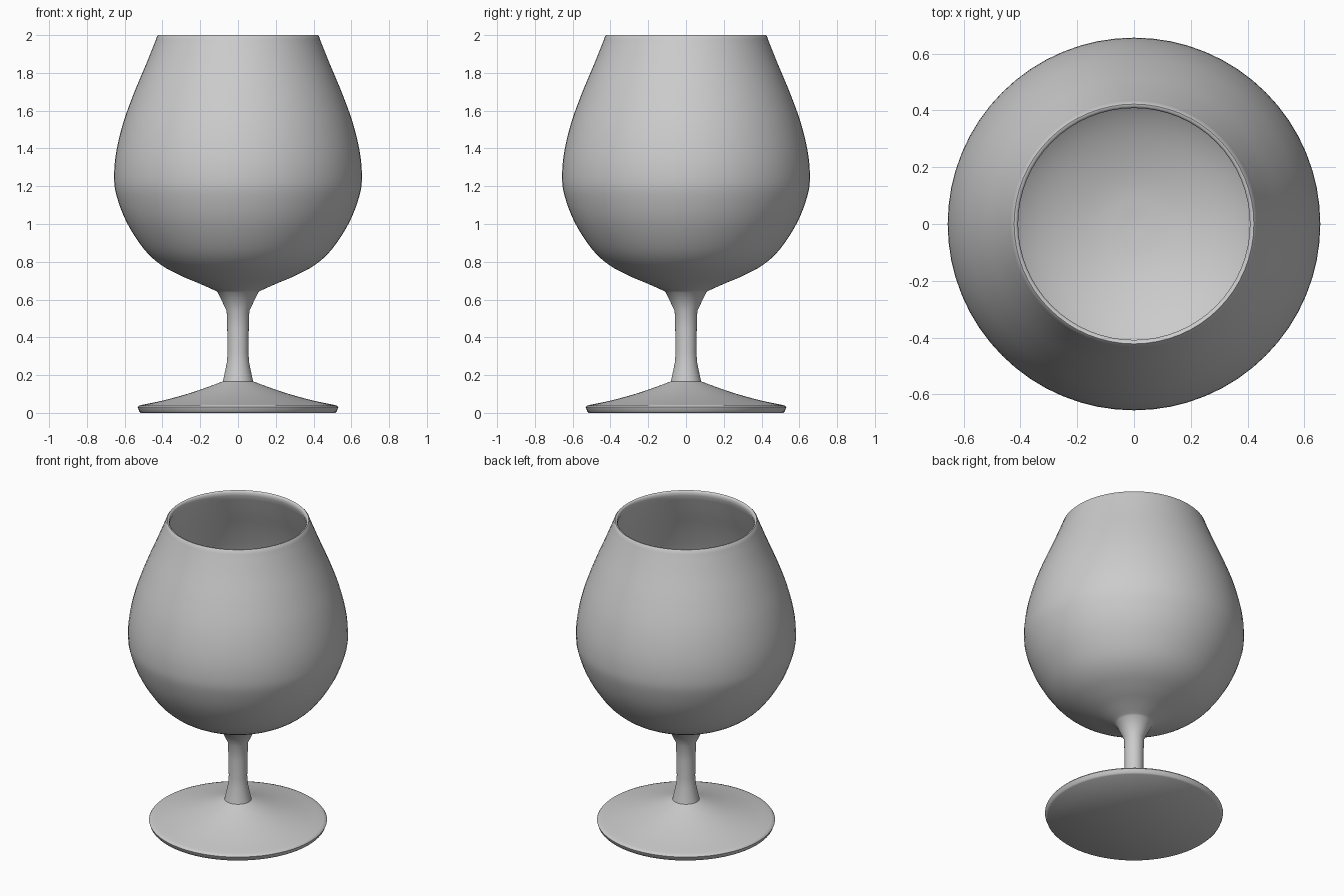
import bpy, bmesh, math
from mathutils import Vector

if "Cube" in bpy.data.objects:
    bpy.data.objects.remove(bpy.data.objects["Cube"])

SEGMENTS = 64

glass = bpy.data.materials.new("plain grey")
glass.diffuse_color = (0.6, 0.6, 0.6, 1)
glass.use_nodes = True
glass.node_tree.nodes["Principled BSDF"].inputs["Base Color"].default_value = glass.diffuse_color


def smooth(points, steps=4):
    """Catmull-Rom curve through profile points."""
    p = [Vector(q) for q in points]
    p = [2 * p[0] - p[1]] + p + [2 * p[-1] - p[-2]]
    out = []
    for a, b, c, d in zip(p, p[1:], p[2:], p[3:]):
        for i in range(steps):
            t = i / steps
            out.append(0.5 * (2 * b + (c - a) * t + (2 * a - 5 * b + 4 * c - d) * t**2
                              + (3 * b - a - 3 * c + d) * t**3))
    return out + [p[-2]]


def lathe(name, profile):
    bm = bmesh.new()
    verts = [bm.verts.new((r, 0, z)) for r, z in profile]
    edges = [bm.edges.new(pair) for pair in zip(verts, verts[1:])]
    bmesh.ops.spin(bm, geom=verts + edges, cent=(0, 0, 0), axis=(0, 0, 1),
                   angle=math.tau, steps=SEGMENTS, use_duplicate=False)
    bmesh.ops.remove_doubles(bm, verts=bm.verts, dist=0.0003)
    bmesh.ops.recalc_face_normals(bm, faces=bm.faces)
    mesh = bpy.data.meshes.new(name)
    bm.to_mesh(mesh)
    bm.free()
    mesh.materials.append(glass)
    obj = bpy.data.objects.new(name, mesh)
    bpy.context.collection.objects.link(obj)
    bpy.context.view_layer.objects.active = obj
    obj.select_set(True)
    bpy.ops.object.shade_smooth_by_angle(angle=math.radians(50))
    obj.select_set(False)


# Foot and stem profile, from the underside centre upwards
foot = [(0, 0), (0.515, 0), (0.523, 0.008), (0.531, 0.03), (0.525, 0.038)]
foot += smooth([(0.51, 0.042), (0.40, 0.065), (0.27, 0.10), (0.16, 0.137), (0.08, 0.167)], 3)
stem = [(0.06, 0.26), (0.055, 0.32), (0.057, 0.44), (0.06, 0.54), (0.108, 0.64)]

# Bowl outside, rounded rim, then inside down to the centre
outer = smooth([(0.12, 0.647), (0.20, 0.683), (0.30, 0.725), (0.41, 0.785), (0.50, 0.87),
                (0.59, 1.01), (0.643, 1.15), (0.656, 1.25), (0.645, 1.38),
                (0.608, 1.535), (0.55, 1.695), (0.485, 1.85), (0.435, 1.975)])
rim = [(0.429, 1.993), (0.422, 2.0), (0.414, 1.999), (0.408, 1.99)]
inner = smooth([(0.408, 1.97), (0.46, 1.84), (0.524, 1.69), (0.582, 1.53), (0.618, 1.38),
                (0.629, 1.25), (0.616, 1.155), (0.566, 1.02), (0.48, 0.89),
                (0.395, 0.81), (0.28, 0.75), (0.14, 0.708), (0, 0.695)])

lathe("snifter_glass", foot + stem + outer + rim + inner)
